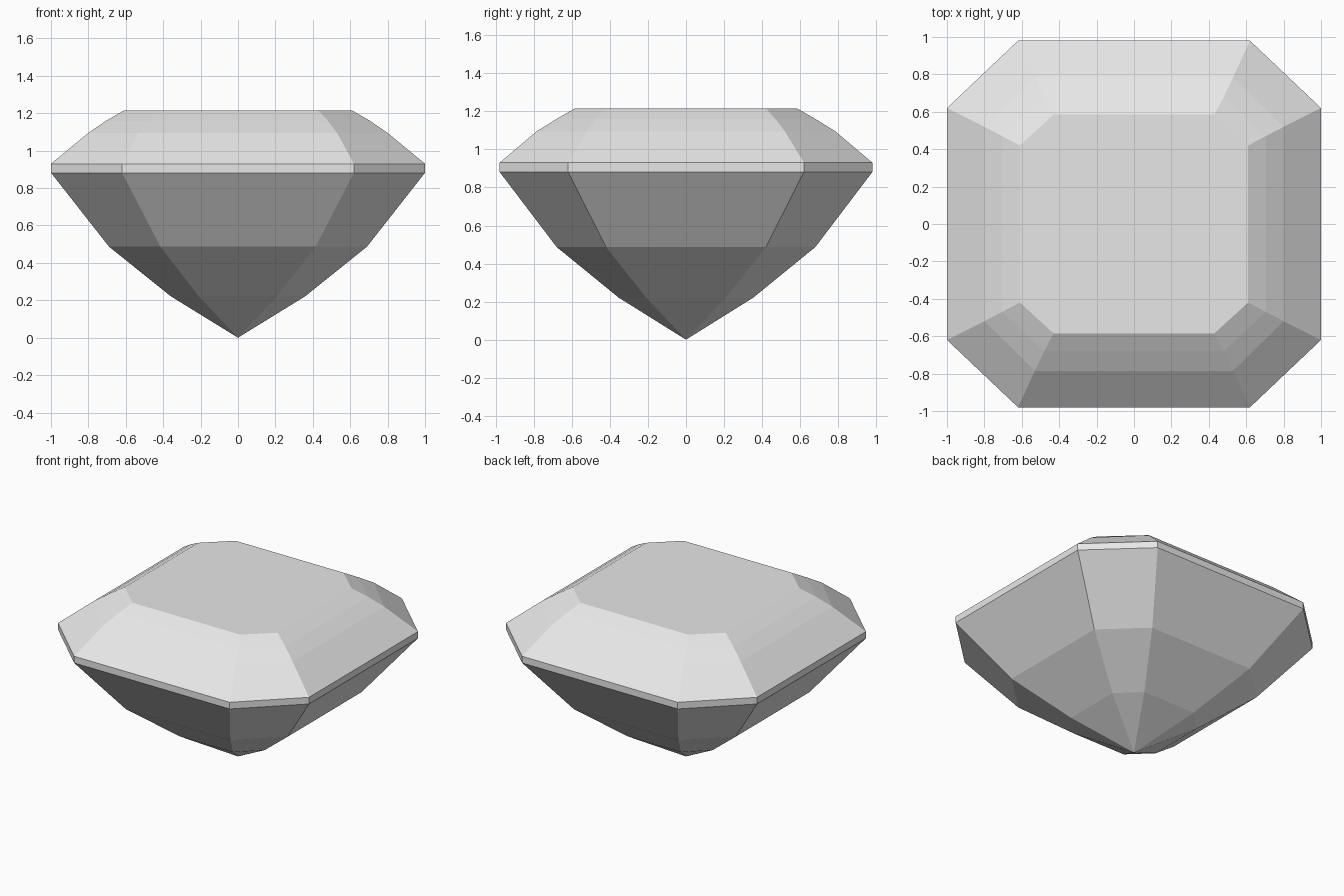
import bpy
import bmesh

cube = bpy.data.objects.get("Cube")
if cube:
    bpy.data.objects.remove(cube, do_unlink=True)

# Single stone colour
stone = bpy.data.materials.new("pale_grey_stone")
stone.use_nodes = True
stone.diffuse_color = (0.8, 0.8, 0.8, 1)
stone.node_tree.nodes["Principled BSDF"].inputs["Base Color"].default_value = (0.8, 0.8, 0.8, 1)

# Cut-corner outlines from pavilion to table:
# half width, half depth, half front edge, half side edge, height
RINGS = [
    (0.36, 0.355, 0.21, 0.21, 0.222),   # lower pavilion
    (0.69, 0.68, 0.415, 0.42, 0.487),   # upper pavilion
    (1.00, 0.98, 0.62, 0.62, 0.882),    # girdle bottom
    (1.00, 0.98, 0.62, 0.62, 0.93),     # girdle top
    (0.80, 0.785, 0.53, 0.52, 1.095),   # lower crown step
    (0.705, 0.68, 0.48, 0.47, 1.16),    # upper crown step
    (0.61, 0.585, 0.43, 0.42, 1.215),   # table
]


def add_ring(bm, w, d, front, side, z):
    """Counter-clockwise octagon with cut corners."""
    half = [(w, -side), (w, side), (front, d), (-front, d)]
    outline = half + [(-x, -y) for x, y in half]
    return [bm.verts.new((x, y, z)) for x, y in outline]


bm = bmesh.new()
rings = [add_ring(bm, *r) for r in RINGS]

# Pointed culet
tip = bm.verts.new((0, 0, 0))
for i in range(8):
    bm.faces.new((tip, rings[0][(i + 1) % 8], rings[0][i]))

# Facets between the outlines
for low, high in zip(rings, rings[1:]):
    for i in range(8):
        j = (i + 1) % 8
        bm.faces.new((low[i], low[j], high[j], high[i]))

# Flat table on top
bm.faces.new(rings[-1])
bmesh.ops.recalc_face_normals(bm, faces=bm.faces)

mesh = bpy.data.meshes.new("cut_gemstone")
bm.to_mesh(mesh)
bm.free()
mesh.materials.append(stone)
gem = bpy.data.objects.new("cut_gemstone", mesh)
bpy.context.collection.objects.link(gem)
